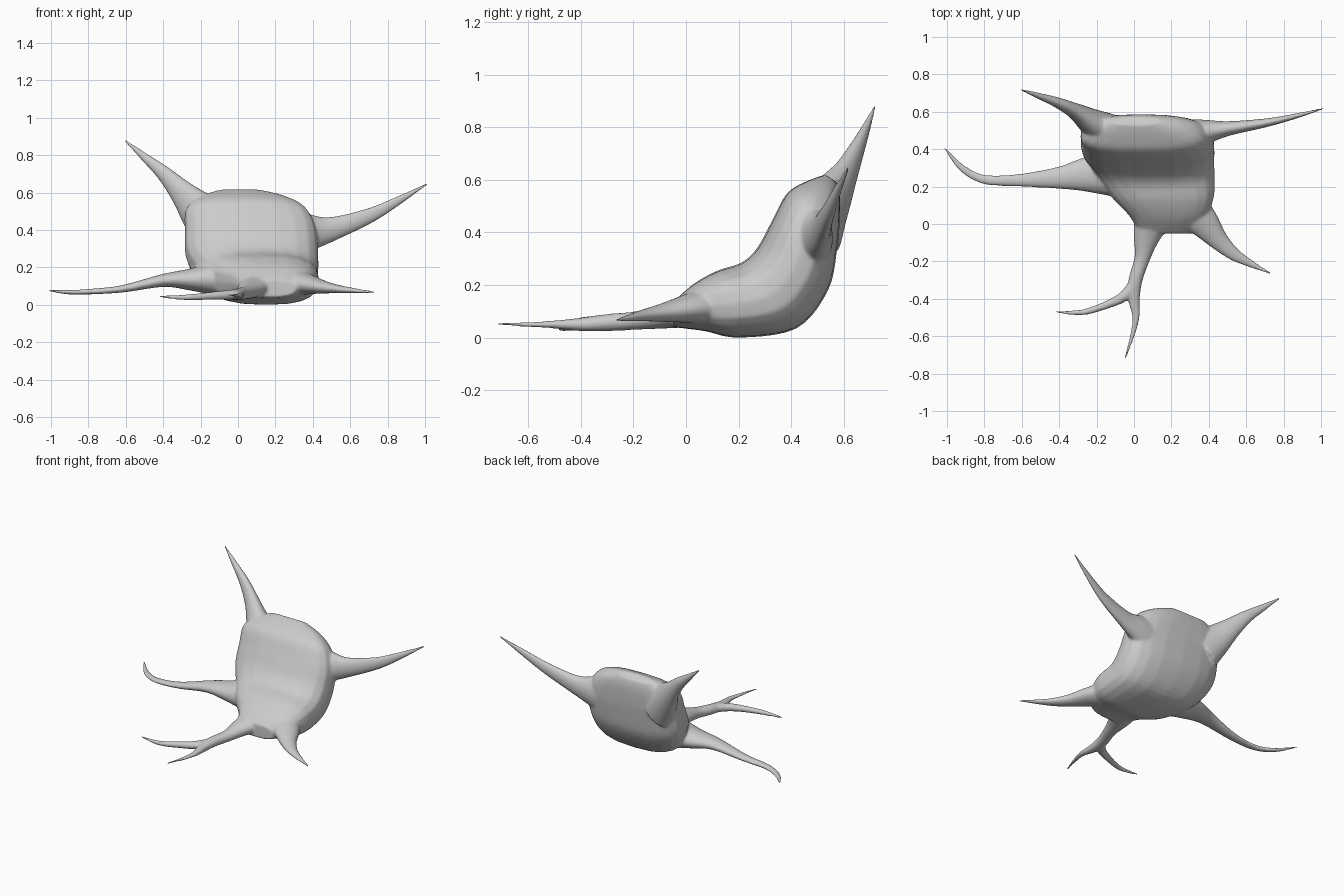
import bpy, bmesh, math
from mathutils import Vector

SIDES = 20
bm = bmesh.new()


def resample(rows, steps=5):
    """Catmull-Rom through rows of numbers."""
    out = []
    for i in range(len(rows) - 1):
        a, b = rows[max(i - 1, 0)], rows[i]
        c, d = rows[i + 1], rows[min(i + 2, len(rows) - 1)]
        for s in range(steps):
            t = s / steps
            out.append([0.5 * (2 * q + (r - p) * t + (2 * p - 5 * q + 4 * r - w) * t * t
                               + (3 * q - p - 3 * r + w) * t ** 3)
                        for p, q, r, w in zip(a, b, c, d)])
    out.append(list(rows[-1]))
    return out


def skin(rings):
    """Closed surface through rings of points."""
    loops = [[bm.verts.new(p) for p in ring] for ring in rings]
    faces = [bm.faces.new(loops[0]), bm.faces.new(loops[-1][::-1])]
    for a, b in zip(loops, loops[1:]):
        for i in range(SIDES):
            j = (i + 1) % SIDES
            faces.append(bm.faces.new((a[i], b[i], b[j], a[j])))
    bmesh.ops.recalc_face_normals(bm, faces=faces)


def ring(centre, u, v, power=1.0):
    pts = []
    for i in range(SIDES):
        t = 2 * math.pi * i / SIDES
        c, s = math.cos(t), math.sin(t)
        pts.append(centre + u * math.copysign(abs(c) ** power, c)
                   + v * math.copysign(abs(s) ** power, s))
    return pts


def arm(rows):
    """Tapered arm; each row is x, y, z, sideways radius, upright radius."""
    rows = resample(rows)
    pts = [Vector(r[:3]) for r in rows]
    rings = []
    for i, r in enumerate(rows):
        tangent = (pts[min(i + 1, len(pts) - 1)] - pts[max(i - 1, 0)]).normalized()
        side = tangent.cross(Vector((0, 0, 1))).normalized()
        up = side.cross(tangent)
        rings.append(ring(pts[i], side * max(r[3], 0.006), up * max(r[4], 0.006)))
    skin(rings)


# Body: front/top y, z, back/bottom y, z, left x, right x
body = [
    (-0.05, 0.135, -0.05, 0.04, 0.03, 0.31),
    (0.03, 0.205, 0.07, 0.025, -0.03, 0.39),
    (0.12, 0.255, 0.20, 0.0, -0.13, 0.43),
    (0.21, 0.285, 0.42, 0.035, -0.22, 0.43),
    (0.27, 0.34, 0.54, 0.18, -0.28, 0.43),
    (0.33, 0.45, 0.575, 0.34, -0.285, 0.42),
    (0.385, 0.55, 0.585, 0.46, -0.28, 0.37),
    (0.46, 0.595, 0.585, 0.54, -0.21, 0.27),
    (0.53, 0.62, 0.575, 0.59, -0.12, 0.14),
]
rings = []
for fy, fz, by, bz, x0, x1 in resample(body):
    front, back = Vector((0, fy, fz)), Vector((0, by, bz))
    mid = (front + back) / 2 + Vector(((x0 + x1) / 2, 0, 0))
    rings.append(ring(mid, Vector(((x1 - x0) / 2, 0, 0)), (front - back) / 2, 0.75))
skin(rings)

# Upper left arm
arm([(-0.13, 0.49, 0.42, 0.10, 0.15), (-0.22, 0.54, 0.51, 0.075, 0.11),
     (-0.31, 0.60, 0.61, 0.045, 0.068), (-0.40, 0.645, 0.705, 0.03, 0.042),
     (-0.50, 0.682, 0.79, 0.018, 0.024), (-0.605, 0.718, 0.88, 0.006, 0.006)])
# Upper right arm
arm([(0.24, 0.46, 0.37, 0.10, 0.15), (0.37, 0.49, 0.385, 0.07, 0.105),
     (0.50, 0.51, 0.405, 0.04, 0.066), (0.70, 0.54, 0.475, 0.024, 0.042),
     (0.85, 0.573, 0.553, 0.015, 0.026), (1.015, 0.618, 0.648, 0.006, 0.006)])
# Side arm with curled tip
arm([(-0.08, 0.27, 0.14, 0.13, 0.10), (-0.25, 0.265, 0.135, 0.095, 0.06),
     (-0.40, 0.247, 0.13, 0.06, 0.035), (-0.62, 0.234, 0.085, 0.034, 0.02),
     (-0.80, 0.238, 0.07, 0.026, 0.015), (-0.92, 0.30, 0.068, 0.02, 0.012),
     (-1.015, 0.41, 0.078, 0.006, 0.006)])
# Front right arm
arm([(0.28, 0.10, 0.12, 0.11, 0.08), (0.37, 0.01, 0.11, 0.085, 0.055),
     (0.45, -0.085, 0.095, 0.055, 0.036), (0.53, -0.158, 0.085, 0.037, 0.023),
     (0.62, -0.21, 0.076, 0.022, 0.014), (0.73, -0.264, 0.068, 0.006, 0.006)])
# Forked front arm, long branch
arm([(0.11, 0.06, 0.11, 0.11, 0.07), (0.07, -0.06, 0.085, 0.075, 0.05),
     (0.045, -0.18, 0.066, 0.043, 0.036), (0.008, -0.30, 0.057, 0.038, 0.033),
     (0.0, -0.40, 0.05, 0.032, 0.026), (0.01, -0.50, 0.05, 0.02, 0.016),
     (-0.01, -0.60, 0.05, 0.014, 0.01), (-0.048, -0.72, 0.052, 0.006, 0.006)])
# Forked front arm, short branch
arm([(0.01, -0.31, 0.057, 0.034, 0.03), (-0.05, -0.383, 0.053, 0.03, 0.027),
     (-0.14, -0.43, 0.048, 0.022, 0.022), (-0.28, -0.473, 0.04, 0.016, 0.016),
     (-0.425, -0.468, 0.044, 0.006, 0.006)])

mesh = bpy.data.meshes.new("cell_body")
bm.to_mesh(mesh)
bm.free()
cell = bpy.data.objects.new("cell_body", mesh)
bpy.context.collection.objects.link(cell)

grey = bpy.data.materials.new("grey")
grey.diffuse_color = (0.6, 0.6, 0.6, 1)
mesh.materials.append(grey)

# Fuse the parts into one skin and soften the joints
fuse = cell.modifiers.new("fuse", "REMESH")
fuse.mode = "VOXEL"
fuse.voxel_size = 0.007
fuse.use_smooth_shade = True
soften = cell.modifiers.new("soften", "SMOOTH")
soften.factor = 0.5
soften.iterations = 14
thin = cell.modifiers.new("thin", "DECIMATE")
thin.ratio = 0.2
